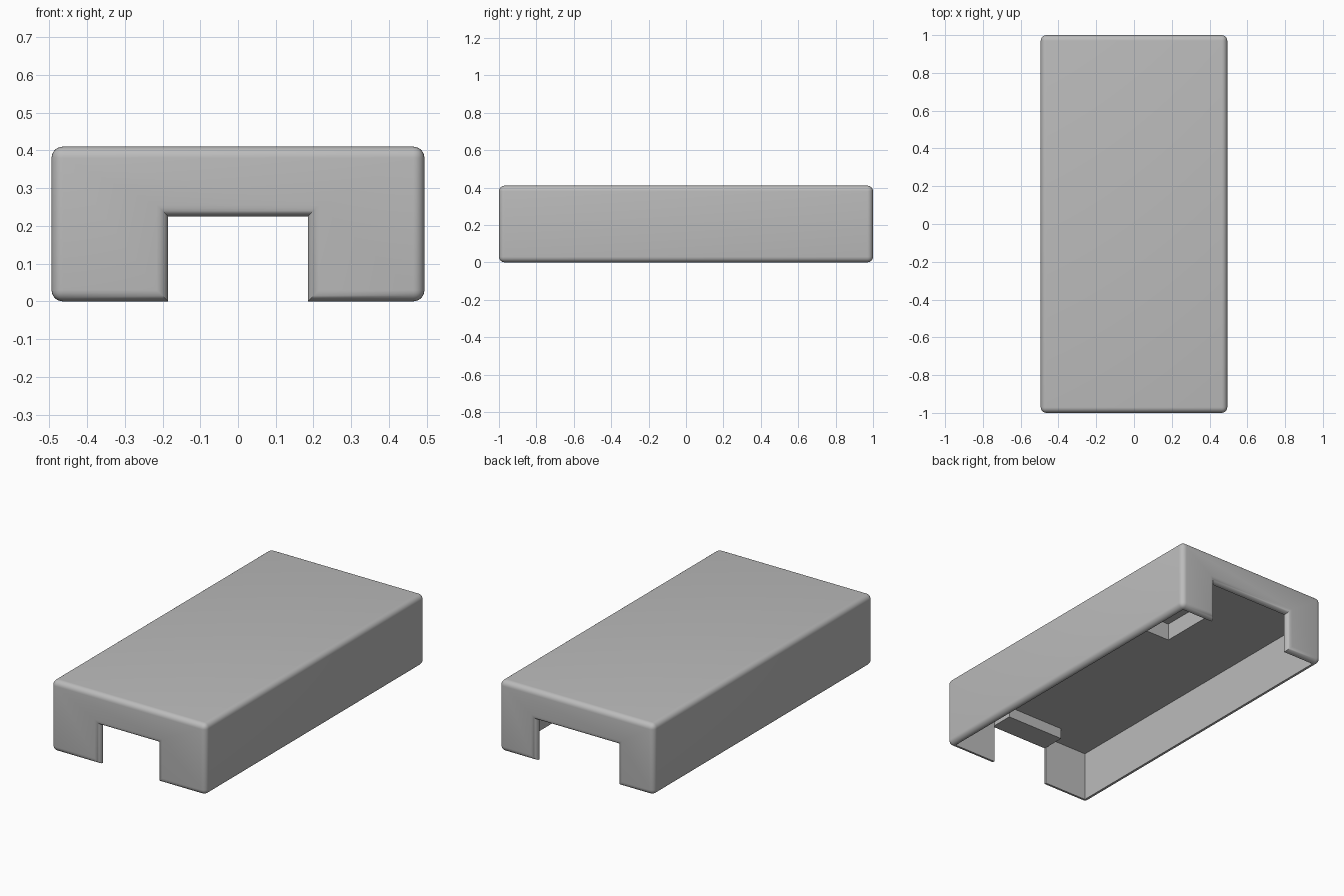
import bpy
import bmesh
from mathutils import Vector

if "Cube" in bpy.data.objects:
    bpy.data.objects.remove(bpy.data.objects["Cube"], do_unlink=True)

W, L, H = 0.494, 1.0, 0.41      # half width, half length, height
WALL, ROUND = 0.033, 0.03
CEILING = 0.287

grey = bpy.data.materials.new("plain_grey")
grey.use_nodes = True
colour = (0.5, 0.5, 0.5, 1)
grey.diffuse_color = colour
grey.node_tree.nodes["Principled BSDF"].inputs["Base Color"].default_value = colour


def box(name, low, high):
    low, high = Vector(low), Vector(high)
    bm = bmesh.new()
    bmesh.ops.create_cube(bm, size=1)
    for v in bm.verts:
        v.co = (low + high) / 2 + v.co * (high - low)
    mesh = bpy.data.meshes.new(name)
    bm.to_mesh(mesh)
    bm.free()
    mesh.materials.append(grey)
    obj = bpy.data.objects.new(name, mesh)
    bpy.context.collection.objects.link(obj)
    return obj


def activate(obj):
    bpy.ops.object.select_all(action='DESELECT')
    obj.select_set(True)
    bpy.context.view_layer.objects.active = obj


def cut(obj, low, high):
    cutter = box("cutter", low, high)
    cutter.hide_render = True
    mod = obj.modifiers.new("cut", 'BOOLEAN')
    mod.operation, mod.solver, mod.object = 'DIFFERENCE', 'EXACT', cutter
    activate(obj)
    bpy.ops.object.modifier_apply(modifier=mod.name)
    bpy.data.objects.remove(cutter, do_unlink=True)


# Outer block with an opening in each end
cover = box("cover_shell", (-W, -L, 0), (W, L, H))
cut(cover, (-0.185, -2, -1), (0.185, -0.9, 0.225))
cut(cover, (-0.26, 0.9, -1), (0.26, 2, 0.235))

# Round every edge that lies on an outer side or end face, plus the top rim
bm = bmesh.new()
bm.from_mesh(cover.data)


def on_outside(edge):
    a, b = (v.co for v in edge.verts)
    return any(abs(abs(a[i]) - s) < 1e-4 and abs(a[i] - b[i]) < 1e-4
               for i, s in ((0, W), (1, L)))


edges = [e for e in bm.edges if on_outside(e)]
bmesh.ops.bevel(bm, geom=edges, offset=ROUND, offset_type='OFFSET',
                segments=6, profile=0.5, affect='EDGES', clamp_overlap=True)
bm.to_mesh(cover.data)
bm.free()

# Hollow underside and the pocket in its ceiling
cut(cover, (-W + WALL, -L + WALL, -1), (W - WALL, L - WALL, CEILING))
cut(cover, (-0.01, 0.28, 0.2), (0.33, 0.63, 0.387))

# Ledge behind the front opening
ledge = box("front_ledge", (-0.185, -L + WALL - 0.001, 0.225), (0.185, -0.84, CEILING + 0.02))

activate(cover)
bpy.ops.object.shade_smooth_by_angle(angle=0.6)
